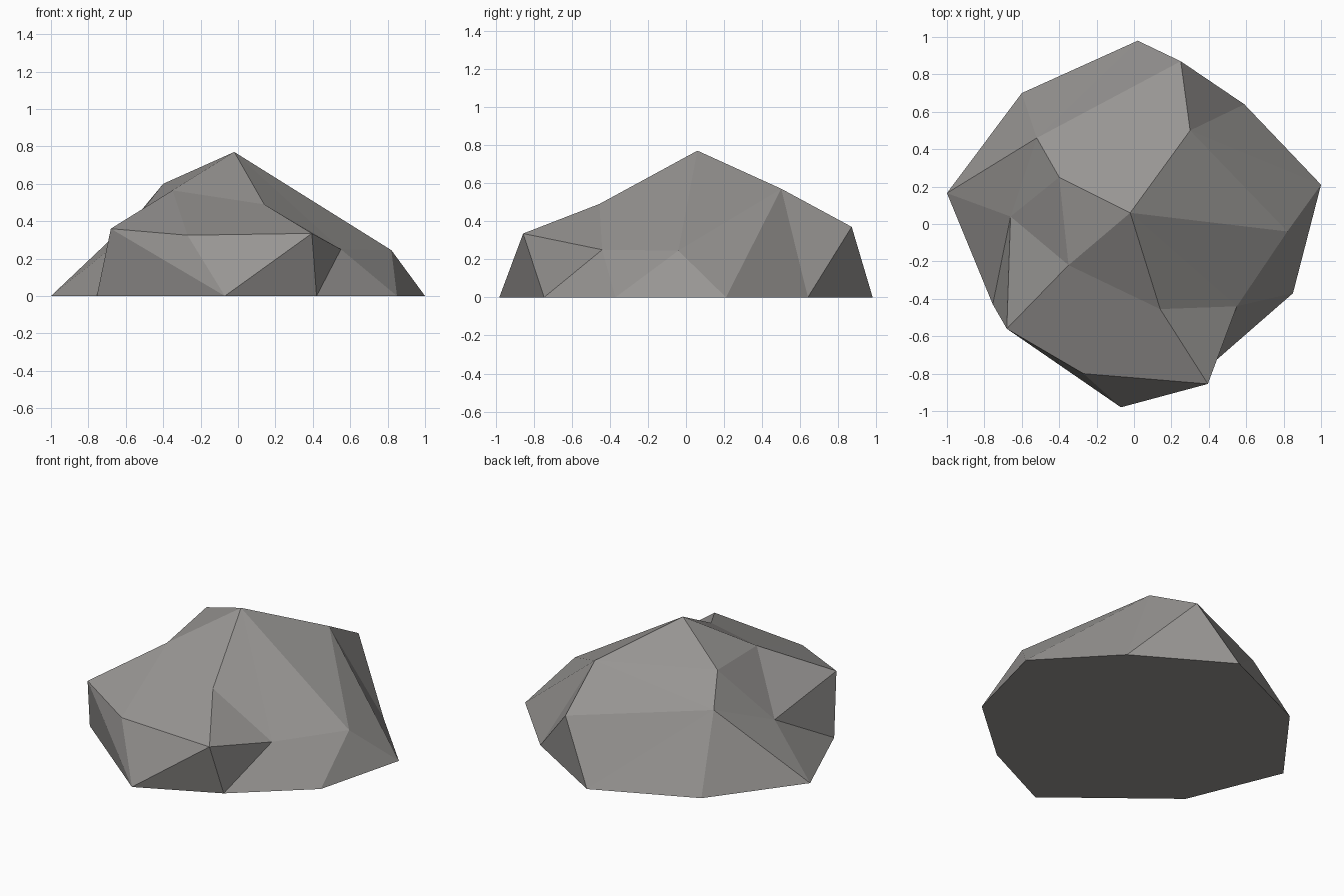
import bpy
import bmesh

cube = bpy.data.objects.get("Cube")
if cube:
    bpy.data.objects.remove(cube)


def flat_material(name, colour):
    mat = bpy.data.materials.new(name)
    mat.use_nodes = True
    mat.diffuse_color = colour
    mat.node_tree.nodes["Principled BSDF"].inputs["Base Color"].default_value = colour
    return mat


# Outline of the rock where it meets the ground, walked around once
outline = {
    "back": (0.02, 0.98),
    "back_left": (0.59, 0.64),
    "left": (1.0, 0.21),
    "front_left": (0.85, -0.37),
    "notch": (0.42, -0.745),
    "front": (-0.07, -0.98),
    "front_right": (-0.755, -0.43),
    "right": (-1.0, 0.165),
    "back_right": (-0.6, 0.7),
}

# Chipped corners above the ground
corners = {
    "peak": (-0.02, 0.06, 0.77),
    "back_lip": (0.25, 0.87, 0.37),
    "back_ridge": (0.3, 0.5, 0.57),
    "right_crest": (-0.4, 0.25, 0.6),
    "back_slope": (-0.52, 0.46, 0.455),
    "right_hollow": (-0.66, 0.04, 0.27),
    "right_ridge": (-0.35, -0.22, 0.565),
    "right_lip": (-0.68, -0.56, 0.36),
    "front_brow": (-0.27, -0.8, 0.325),
    "front_lip": (0.395, -0.855, 0.335),
    "front_ridge": (0.14, -0.455, 0.49),
    "left_hollow": (0.55, -0.44, 0.25),
    "left_brow": (0.82, -0.04, 0.245),
}

# Facets fan out from a hub corner to a chain of neighbouring corners
fans = [
    ("peak", "back_ridge right_crest right_ridge front_ridge left_hollow left_brow back_ridge"),
    ("back_slope", "back_right back back_lip back_ridge right_crest right_hollow right back_right"),
    ("right_hollow", "right front_right right_lip right_ridge right_crest"),
    ("front_brow", "front_lip front_ridge right_ridge right_lip front front_lip"),
    ("front_right", "front right_lip"),
    ("left_hollow", "front_ridge front_lip notch front_left left_brow"),
    ("notch", "front_lip front"),
    ("left", "front_left left_brow back_ridge back_left"),
    ("back_left", "back_ridge back_lip back"),
]

bm = bmesh.new()
verts = {name: bm.verts.new((x, y, 0)) for name, (x, y) in outline.items()}
underside = bm.faces.new(list(verts.values()))
for name, position in corners.items():
    verts[name] = bm.verts.new(position)

for hub, chain in fans:
    names = chain.split()
    for first, second in zip(names, names[1:]):
        bm.faces.new((verts[hub], verts[first], verts[second]))

# Flat facets, all facing outward
bmesh.ops.recalc_face_normals(bm, faces=bm.faces[:])
for face in bm.faces:
    face.smooth = False

mesh = bpy.data.meshes.new("rock")
bm.to_mesh(mesh)
bm.free()
mesh.materials.append(flat_material("stone_grey", (0.31, 0.3, 0.29, 1)))
rock = bpy.data.objects.new("rock", mesh)
bpy.context.collection.objects.link(rock)
